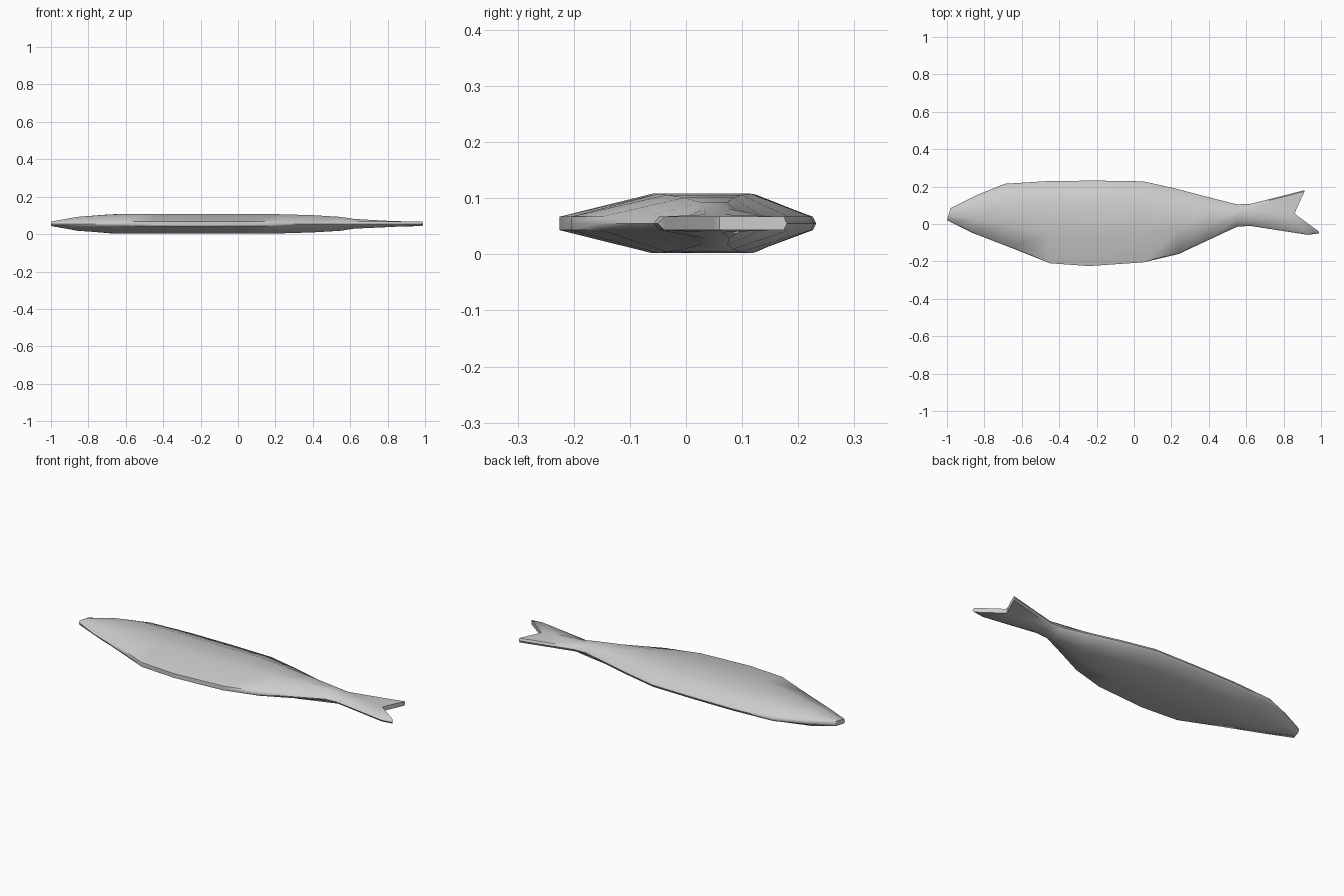
import bpy, bmesh, math

cube = bpy.data.objects.get("Cube")
if cube:
    bpy.data.objects.remove(cube)

MID_Z = 0.055   # height of the flat body's middle plane
RIM = 0.012     # half thickness of the thin outer rim

grey = bpy.data.materials.new("soft_grey")
grey.use_nodes = True
colour = (0.6, 0.6, 0.6, 1)
grey.diffuse_color = colour
grey.node_tree.nodes["Principled BSDF"].inputs["Base Color"].default_value = colour


def ring(belly, back, half, bevel, mids=None):
    """Cross-section from the belly edge to the back edge, mirrored about the middle plane."""
    def along(t):
        return tuple(a + (b - a) * t for a, b in zip(belly, back))
    width = math.dist(belly, back)
    low, high = mids or (along(0.36), along(0.74))
    upper = [(along(bevel / width), RIM), (low, half), (high, half),
             (along(1 - 0.006 / width), RIM)]
    pts = [(belly, 0)] + upper + [(back, 0)] + [(p, -z) for p, z in reversed(upper)]
    return [(p[0], p[1], MID_Z + z) for p, z in pts]


# Sections from nose to tail: belly point, back point, half thickness, belly bevel
sections = [
    ring((-1.0, 0.02), (-0.98, 0.085), 0.013, 0.003),
    ring((-0.87, -0.045), (-0.84, 0.155), 0.037, 0.01),
    ring((-0.65, -0.13), (-0.69, 0.215), 0.051, 0.006),
    ring((-0.45, -0.21), (-0.45, 0.23), 0.053, 0),
    ring((-0.24, -0.225), (-0.2, 0.232), 0.053, 0),
    ring((0.05, -0.205), (0.05, 0.228), 0.053, 0),
    ring((0.24, -0.16), (0.22, 0.19), 0.051, 0.008),
    ring((0.40, -0.085), (0.40, 0.143), 0.046, 0.01),
    ring((0.55, -0.015), (0.55, 0.105), 0.037, 0.01),
    ring((0.62, -0.01), (0.62, 0.107), 0.026, 0.01),
    # forked tail fin, with its last section folded into the notch
    ring((0.93, -0.058), (0.80, 0.152), 0.016, 0.012, ((0.80, 0.035), (0.78, 0.065))),
    ring((0.99, -0.05), (0.91, 0.18), RIM, 0.012, ((0.865, 0.05), (0.86, 0.06))),
]

# Fish body: skin the sections and close both ends
bm = bmesh.new()
loops = [[bm.verts.new(p) for p in s] for s in sections]
for a, b in zip(loops, loops[1:]):
    for i in range(len(a)):
        j = (i + 1) % len(a)
        bm.faces.new((a[i], a[j], b[j], b[i]))
for loop in (loops[0], loops[-1]):
    n = len(loop)
    bm.faces.new((loop[0], loop[1], loop[n - 1]))
    for i in range(1, n // 2 - 1):
        bm.faces.new((loop[i], loop[i + 1], loop[n - i - 1], loop[n - i]))
    bm.faces.new((loop[n // 2 - 1], loop[n // 2], loop[n // 2 + 1]))
bmesh.ops.remove_doubles(bm, verts=bm.verts, dist=0.0005)
bmesh.ops.recalc_face_normals(bm, faces=bm.faces)
mesh = bpy.data.meshes.new("fish_body")
bm.to_mesh(mesh)
bm.free()
mesh.materials.append(grey)
fish = bpy.data.objects.new("fish_body", mesh)
bpy.context.collection.objects.link(fish)

bpy.ops.object.select_all(action="DESELECT")
fish.select_set(True)
bpy.context.view_layer.objects.active = fish
bpy.ops.object.shade_smooth_by_angle(angle=math.radians(50))
